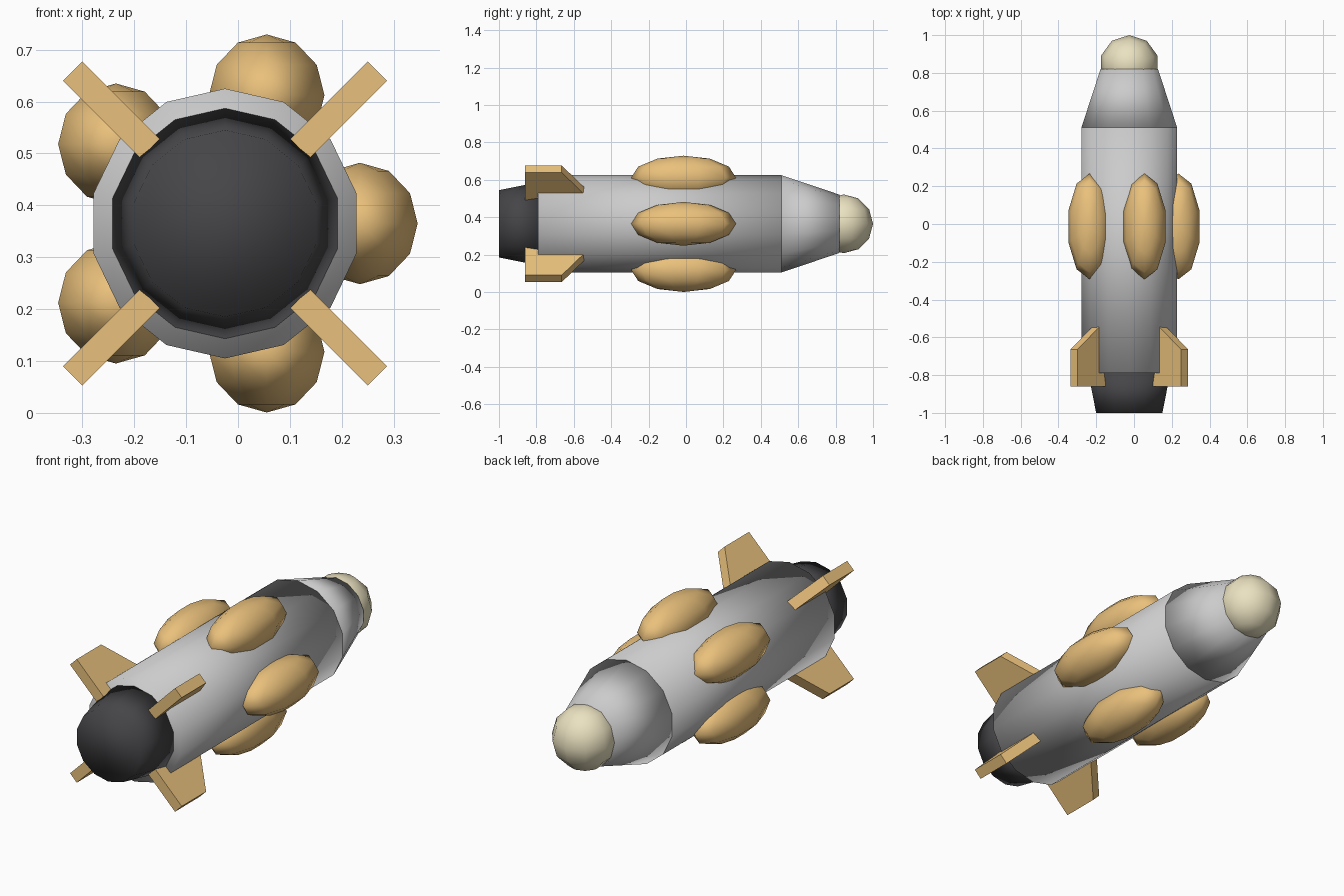
import bpy, bmesh
from math import sin, cos, pi, radians
from mathutils import Vector, Matrix

if "Cube" in bpy.data.objects:
    bpy.data.objects.remove(bpy.data.objects["Cube"])

AXIS = Vector((-0.025, 0, 0.365))   # centre line of the hull


def material(name, rgb):
    m = bpy.data.materials.new(name)
    m.diffuse_color = (*rgb, 1)
    m.use_nodes = True
    m.node_tree.nodes["Principled BSDF"].inputs["Base Color"].default_value = m.diffuse_color
    return m


tan = material("tan", (0.82, 0.53, 0.20))
cream = material("cream", (0.83, 0.76, 0.53))
dark = material("dark", (0.06, 0.06, 0.065))


def finish(name, bm, mat, smooth):
    bmesh.ops.recalc_face_normals(bm, faces=bm.faces)
    for f in bm.faces:
        f.smooth = smooth
    me = bpy.data.meshes.new(name)
    bm.to_mesh(me)
    bm.free()
    ob = bpy.data.objects.new(name, me)
    bpy.context.collection.objects.link(ob)
    if mat:
        me.materials.append(mat)
    return ob


def hull_part(name, y0, r0, y1, r1, mat=None):
    """Capped 14-sided frustum along y, with a corner pointing up."""
    bm = bmesh.new()
    rings = []
    for y, r in ((y0, r0), (y1, r1)):
        rings.append([bm.verts.new(AXIS + Vector((r * sin(a), y, r * cos(a))))
                      for a in (2 * pi * i / 14 for i in range(14))])
    lo, hi = rings
    for i in range(14):
        j = (i + 1) % 14
        bm.faces.new((lo[i], lo[j], hi[j], hi[i]))
    bm.faces.new(lo)
    bm.faces.new(hi)
    return finish(name, bm, mat, True)


def ball(name, centre, size, mat):
    """10 x 6 sphere with upright poles and a corner pointing along y."""
    bm = bmesh.new()
    bmesh.ops.create_uvsphere(bm, u_segments=10, v_segments=6, radius=1)
    if max(v.co.y for v in bm.verts) < 0.99:
        bmesh.ops.rotate(bm, verts=bm.verts, matrix=Matrix.Rotation(pi / 2, 3, 'Z'))
    bmesh.ops.scale(bm, verts=bm.verts, vec=size)
    bmesh.ops.translate(bm, verts=bm.verts, vec=centre)
    return finish(name, bm, mat, True)


# Hull, shoulder cone, nozzle and nose
hull_part("hull", -0.79, 0.26, 0.51, 0.26)
hull_part("shoulder_cone", 0.51, 0.26, 0.82, 0.156)
hull_part("nozzle", -1.0, 0.18, -0.79, 0.222, dark)
ball("nose", AXIS + Vector((0, 0.843, 0)), (0.157,) * 3, cream)

# Five pods around the middle
for i in range(5):
    a = 2 * pi * i / 5
    ball(f"side_pod_{i + 1}", AXIS + Vector((0.26 * cos(a), -0.013, 0.26 * sin(a))),
         (0.117, 0.28, 0.117), tan)

# Four tail fins: (distance from axis, y) profile given a thickness
FIN = [(0.204, -0.86), (0.415, -0.86), (0.415, -0.665), (0.204, -0.51)]
for i in range(4):
    bm = bmesh.new()
    sides = [[bm.verts.new((r, y, t)) for r, y in FIN] for t in (-0.0265, 0.0265)]
    for s in sides:
        bm.faces.new(s)
    for k in range(4):
        n = (k + 1) % 4
        bm.faces.new((sides[0][k], sides[0][n], sides[1][n], sides[1][k]))
    turn = Matrix.Translation(AXIS) @ Matrix.Rotation(radians(45 + 90 * i), 4, 'Y')
    bm.transform(turn)
    finish(f"tail_fin_{i + 1}", bm, tan, False)
